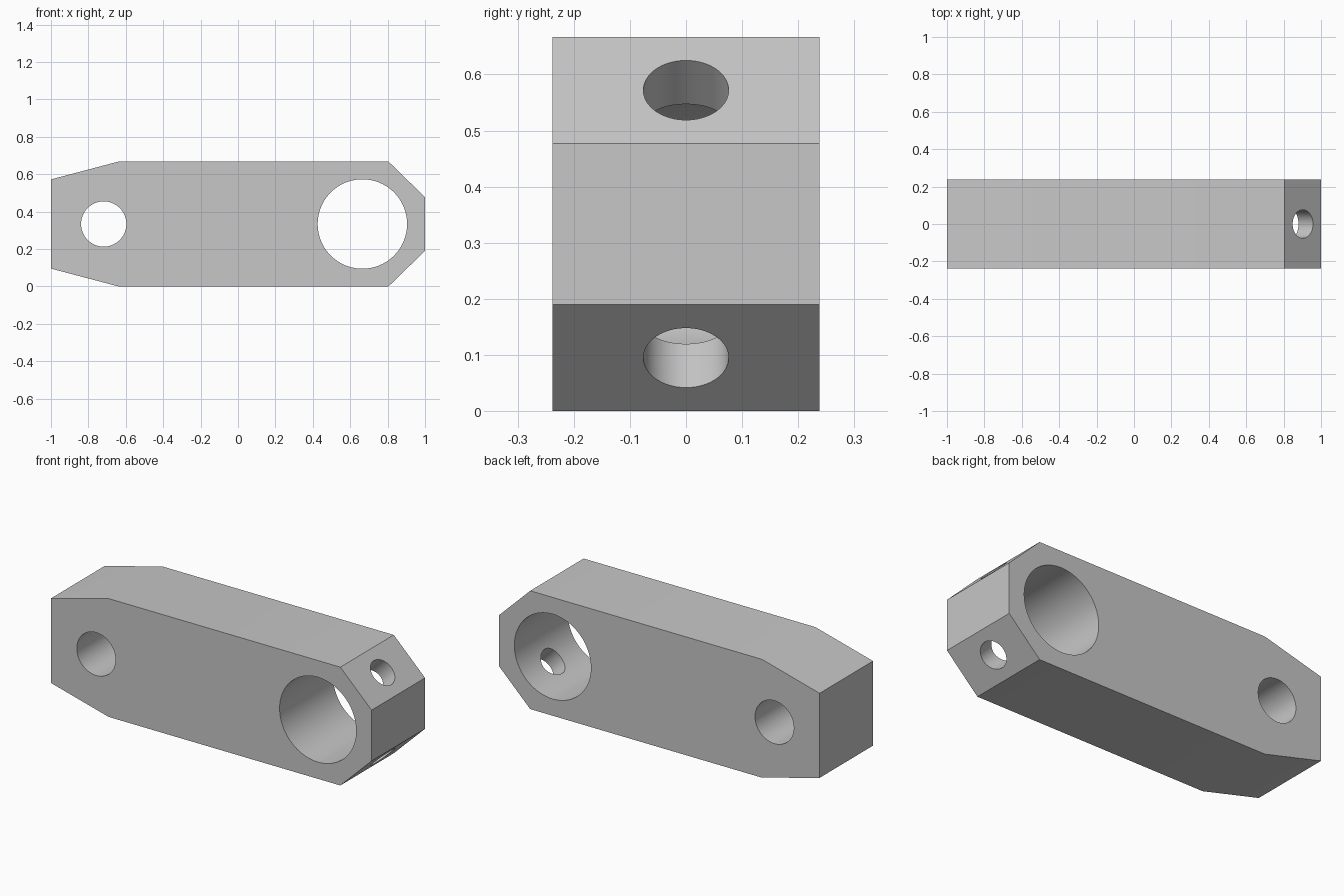
import bpy
import bmesh
from mathutils import Vector

if "Cube" in bpy.data.objects:
    bpy.data.objects.remove(bpy.data.objects["Cube"], do_unlink=True)

HEIGHT, HALF_DEPTH = 0.667, 0.238
MID = HEIGHT / 2

grey = bpy.data.materials.new("light_grey")
grey.use_nodes = True
grey.diffuse_color = (0.57, 0.57, 0.57, 1)
grey.node_tree.nodes["Principled BSDF"].inputs["Base Color"].default_value = grey.diffuse_color

# Link bar: upper half of the side outline, mirrored downwards, then extruded in depth
upper = [(-1, 0.572), (-0.64, HEIGHT), (0.805, HEIGHT), (1, 0.477)]
outline = upper + [(x, HEIGHT - z) for x, z in reversed(upper)]
bm = bmesh.new()
face = bm.faces.new([bm.verts.new((x, -HALF_DEPTH, z)) for x, z in outline])
extruded = bmesh.ops.extrude_face_region(bm, geom=[face])["geom"]
bmesh.ops.translate(bm, vec=(0, 2 * HALF_DEPTH, 0),
                    verts=[v for v in extruded if isinstance(v, bmesh.types.BMVert)])
bmesh.ops.recalc_face_normals(bm, faces=bm.faces)
mesh = bpy.data.meshes.new("link_bar")
bm.to_mesh(mesh)
bm.free()
bar = bpy.data.objects.new("link_bar", mesh)
bpy.context.collection.objects.link(bar)
mesh.materials.append(grey)


def drill(name, start, end, radius, sides):
    """Cut a round hole from start to end through the bar."""
    axis = Vector(end) - Vector(start)
    bpy.ops.mesh.primitive_cylinder_add(
        vertices=sides, radius=radius, depth=axis.length,
        location=(Vector(start) + Vector(end)) / 2,
        rotation=axis.to_track_quat("Z", "Y").to_euler())
    cutter = bpy.context.object
    cutter.name = name
    cutter.hide_render = True
    cutter.data.materials.append(grey)
    cut = bar.modifiers.new(name, "BOOLEAN")
    cut.operation, cut.solver, cut.object = "DIFFERENCE", "EXACT", cutter
    bpy.context.view_layer.objects.active = bar
    bpy.ops.object.modifier_apply(modifier=name)
    bpy.data.objects.remove(cutter, do_unlink=True)


# Large and small bores through the depth
for name, x, radius in (("large_bore", 0.665, 0.239), ("small_bore", -0.718, 0.121)):
    drill(name, (x, -0.5, MID), (x, 0.5, MID), radius, 96)

# Pin holes from the two slanted end faces into the large bore
for name, side in (("upper_pin_hole", 1), ("lower_pin_hole", -1)):
    normal = Vector((0.19, 0, 0.195 * side)).normalized()
    mouth = Vector((0.9025, 0, MID + 0.2385 * side))
    drill(name, mouth + normal * 0.2, mouth - normal * 0.25, 0.076, 64)

# Smooth bore walls, sharp outer edges
bpy.ops.object.select_all(action="DESELECT")
bar.select_set(True)
bpy.context.view_layer.objects.active = bar
bpy.ops.object.shade_smooth_by_angle(angle=0.4)
